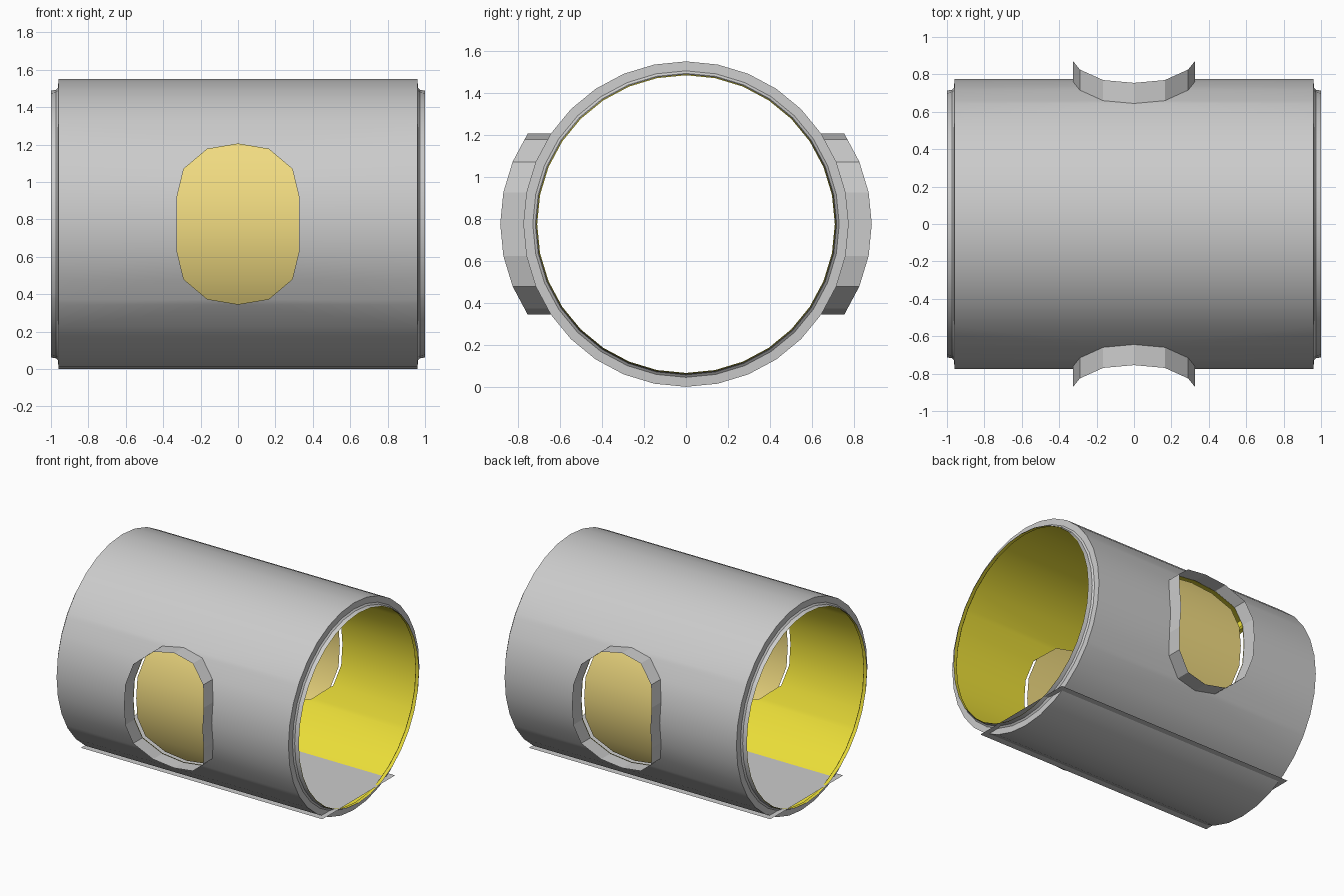
import bpy, bmesh, math

if "Cube" in bpy.data.objects:
    bpy.data.objects.remove(bpy.data.objects["Cube"])

R, CZ, SIDES = 0.775, 0.775, 32
LIP = [(0.96, R), (0.962, 0.73), (0.972, 0.718), (1.0, 0.713)]   # end profile: x, radius
HALF_WIDTHS = [0.325, 0.325, 0.29, 0.165, 0.0]                  # window half-width per row up


def material(name, color):
    m = bpy.data.materials.new(name)
    m.diffuse_color = (*color, 1)
    m.use_nodes = True
    m.node_tree.nodes["Principled BSDF"].inputs["Base Color"].default_value = m.diffuse_color
    return m


def make(name, faces, mat=None, smooth=True, flip=False):
    """Build an object from a list of faces given as coordinate tuples."""
    bm = bmesh.new()
    for f in faces:
        bm.faces.new([bm.verts.new(p) for p in f])
    bmesh.ops.remove_doubles(bm, verts=bm.verts, dist=1e-5)
    bmesh.ops.dissolve_degenerate(bm, edges=bm.edges, dist=1e-5)
    bmesh.ops.recalc_face_normals(bm, faces=bm.faces)
    if flip:
        bmesh.ops.reverse_faces(bm, faces=bm.faces)
    mesh = bpy.data.meshes.new(name)
    bm.to_mesh(mesh)
    bm.free()
    ob = bpy.data.objects.new(name, mesh)
    bpy.context.collection.objects.link(ob)
    if mat:
        mesh.materials.append(mat)
    if smooth:
        bpy.context.view_layer.objects.active = ob
        ob.select_set(True)
        bpy.ops.object.shade_smooth_by_angle(angle=math.radians(35))
        ob.select_set(False)
    return ob


# Quarter rows (unit circle) with one extra row for the window's rounded ends
step = math.tau / SIDES
quarter = [(math.cos(k * step), math.sin(k * step)) for k in range(SIDES // 4 + 1)]
a, b = quarter[2], quarter[3]
quarter.insert(3, tuple(p + (q - p) * 0.79 for p, q in zip(a, b)))
rows = [(y, z, HALF_WIDTHS[i] if i < 5 else 0.0) for i, (y, z) in enumerate(quarter)]


def shell(inset):
    """Tube wall with window openings and stepped end lips."""
    faces = []
    for sy in (-1, 1):
        for sz in (-1, 1):
            for (y0, z0, w0), (y1, z1, w1) in zip(rows, rows[1:]):
                def pt(x, r, y, z):
                    return (x, sy * y * (r - inset), CZ + sz * z * (r - inset))
                for sx in (-1, 1):
                    faces.append([pt(sx * w0, R, y0, z0), pt(sx * 0.96, R, y0, z0),
                                  pt(sx * 0.96, R, y1, z1), pt(sx * w1, R, y1, z1)])
                    for (xa, ra), (xb, rb) in zip(LIP, LIP[1:]):
                        faces.append([pt(sx * xa, ra, y0, z0), pt(sx * xb, rb, y0, z0),
                                      pt(sx * xb, rb, y1, z1), pt(sx * xa, ra, y1, z1)])
    # drop the repeated corner where a window closes to a point
    return [list(dict.fromkeys(f)) for f in faces]


yellow = material("interior_yellow", (0.83, 0.73, 0.04))
gold = material("window_gold", (0.88, 0.71, 0.22))

make("outer_shell", shell(0.0))
make("inner_lining", shell(0.004), yellow, flip=True)

# Windows: thin projecting frame and recessed curved pane on each side
win = rows[:5]
half = [(w, y * R, z * R) for y, z, w in win]
right_edge = [(w, y, -z) for w, y, z in half[:0:-1]] + half
loop = right_edge + [(-w, y, z) for w, y, z in right_edge[-2:0:-1]]
for sy, side in ((-1, "front"), (1, "back")):
    def at(p, off):
        return (p[0], sy * (p[1] + off), CZ + p[2])
    frame = [[at(p, 0), at(q, 0), at(q, 0.11), at(p, 0.11)]
             for p, q in zip(loop, loop[1:] + loop[:1])]
    make(side + "_window_frame", frame, smooth=False)
    pane = []
    for p, q in zip(right_edge, right_edge[1:]):
        f = [at(p, -0.035), at(q, -0.035),
             at((-q[0], q[1], q[2]), -0.035), at((-p[0], p[1], p[2]), -0.035)]
        pane.append(list(dict.fromkeys(f)))
    ob = make(side + "_window_pane", pane, gold)
    if ob.data.polygons[3].normal.y * sy < 0:
        ob.data.flip_normals()

# Floor sheet running the full length
floor = make("floor", [[(-1, -0.43, 0.105), (1, -0.43, 0.105),
                        (1, 0.43, 0.105), (-1, 0.43, 0.105)]], smooth=False)
